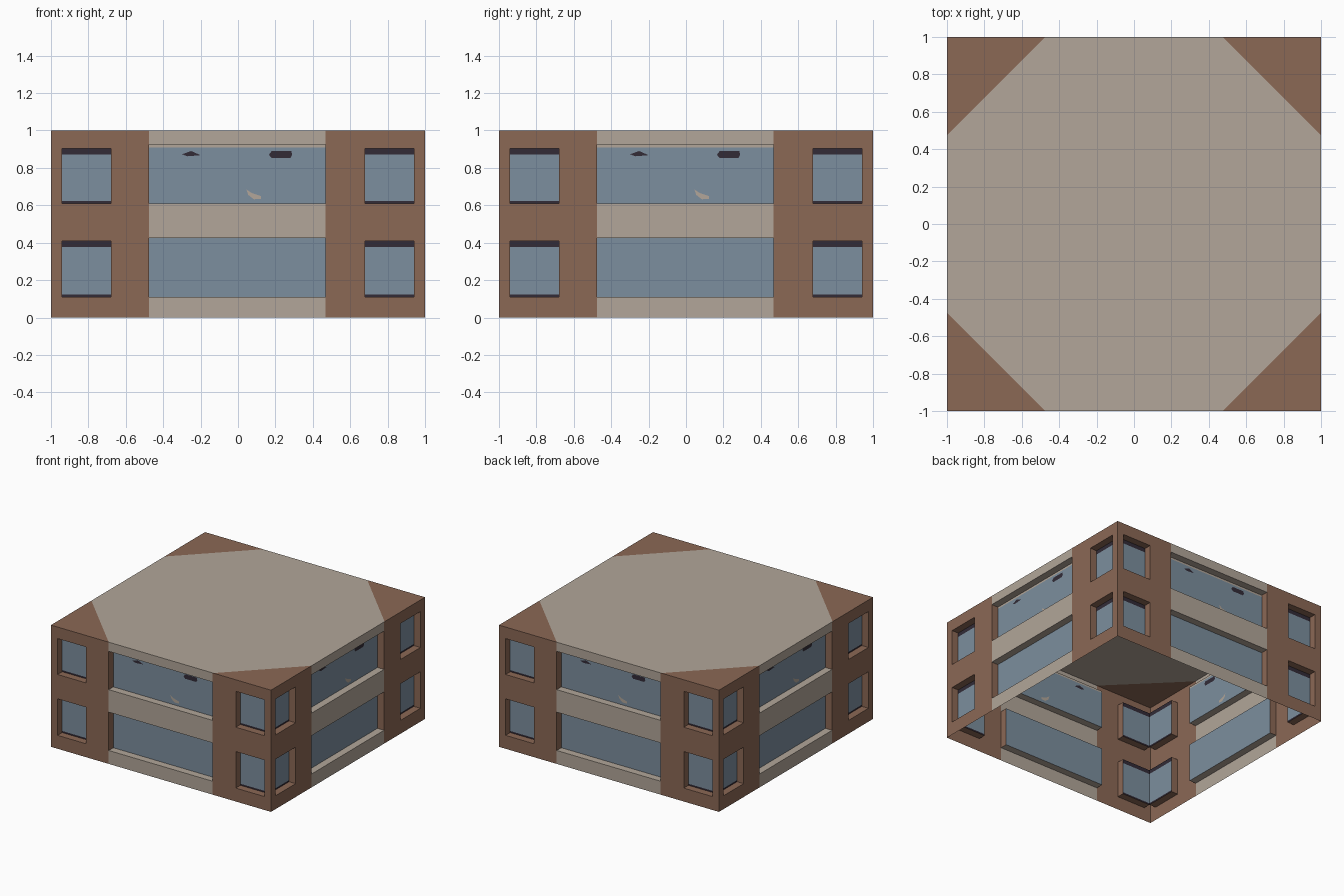
import bpy
import bmesh
import math
from mathutils import Matrix, Vector

if "Cube" in bpy.data.objects:
    bpy.data.objects.remove(bpy.data.objects["Cube"])


def material(name, rgb):
    m = bpy.data.materials.new(name)
    m.diffuse_color = (*rgb, 1)
    m.use_nodes = True
    m.node_tree.nodes["Principled BSDF"].inputs["Base Color"].default_value = m.diffuse_color
    return m


BRICK = material("brown brick", (0.258, 0.138, 0.091))
STONE = material("pale stone", (0.445, 0.381, 0.319))
GLASS = material("blue glass", (0.202, 0.271, 0.342))
DARK = material("dark shade", (0.032, 0.024, 0.037))

D = 0.06                                   # window recess
L, R = -0.475, 0.468                       # central bay limits
STOREYS = [(0.11, 0.41, 0.425), (0.61, 0.905, 0.925)]  # sill, small head, bay head
SMALL = [(-0.94, -0.68), (0.68, 0.94)]     # small windows in x


def build(name, mat, polys, turns=4):
    """Polygons are (points, normal hint) for the front; repeated on each side."""
    bm = bmesh.new()
    for k in range(turns):
        rot = Matrix.Rotation(k * math.pi / 2, 3, 'Z')
        for pts, n in polys:
            f = bm.faces.new([bm.verts.new(rot @ Vector(p)) for p in pts])
            f.normal_update()
            if f.normal.dot(rot @ Vector(n)) < 0:
                f.normal_flip()
    bmesh.ops.remove_doubles(bm, verts=bm.verts, dist=0.0005)
    me = bpy.data.meshes.new(name)
    bm.to_mesh(me)
    bm.free()
    me.materials.append(mat)
    ob = bpy.data.objects.new(name, me)
    bpy.context.collection.objects.link(ob)
    return ob


def panel(x0, x1, z0, z1, d=0.0):
    y = -1 + d
    return ([(x0, y, z0), (x1, y, z0), (x1, y, z1), (x0, y, z1)], (0, -1, 0))


def ledge(x0, x1, z, up):
    return ([(x0, -1, z), (x1, -1, z), (x1, -1 + D, z), (x0, -1 + D, z)], (0, 0, up))


def jamb(x, z0, z1, side):
    return ([(x, -1, z0), (x, -1 + D, z0), (x, -1 + D, z1), (x, -1, z1)], (side, 0, 0))


brick, stone, glass, shade = [], [], [], []

# Brick corner piers with their small recessed windows
for (a, b), (x0, x1) in zip(SMALL, [(-1, L), (R, 1)]):
    brick += [panel(x0, a, 0, 1), panel(b, x1, 0, 1)]
    z = 0
    for s, h, _ in STOREYS:
        brick += [panel(a, b, z, s), ledge(a, b, s, 1), ledge(a, b, h, -1),
                  jamb(a, s, h, 1), jamb(b, s, h, -1)]
        glass.append(panel(a, b, s + 0.013, h - 0.033, D))
        shade += [panel(a, b, s, s + 0.013, D), panel(a, b, h - 0.033, h, D)]
        z = h
    brick.append(panel(a, b, z, 1))

# Stone bands and wide glazing in the central bay
z = 0
for s, _, h in STOREYS:
    stone += [panel(L, R, z, s), ledge(L, R, s, 1), ledge(L, R, h, -1)]
    brick += [jamb(L, s, h, 1), jamb(R, s, h, -1)]
    top = h - 0.015 if s > 0.5 else h
    glass.append(panel(L, R, s, top, D))
    if top < h:
        stone.append(panel(L, R, top, h, D))
    z = h
stone.append(panel(L, R, z, 1))


# Small painted marks on the upper glazing
def mark(pts):
    return [([(x, -1 + D + off, z) for x, z in pts], (0, n, 0))
            for off, n in ((-0.003, -1), (0.003, 1))]


shade += mark([(-0.30, 0.873), (-0.27, 0.862), (-0.20, 0.868), (-0.25, 0.89)])
shade += mark([(0.165, 0.87), (0.18, 0.853), (0.28, 0.853), (0.29, 0.87),
               (0.285, 0.89), (0.18, 0.89)])
reflection = mark([(0.045, 0.685), (0.055, 0.655), (0.085, 0.632), (0.122, 0.634),
                   (0.122, 0.65), (0.075, 0.665)])

build("brick_piers", BRICK, brick)
build("stone_bands", STONE, stone)
build("window_glass", GLASS, glass)
build("window_shades", DARK, shade)
build("glass_reflections", STONE, reflection)

# Roof: stone octagon with brick corner triangles (underside left open)
c = 0.475
octagon = [(-c, -1, 1), (c, -1, 1), (1, -c, 1), (1, c, 1),
           (c, 1, 1), (-c, 1, 1), (-1, c, 1), (-1, -c, 1)]
build("roof_deck", STONE, [(octagon, (0, 0, 1))], turns=1)
build("roof_corners", BRICK, [([(c, -1, 1), (1, -1, 1), (1, -c, 1)], (0, 0, 1))])
